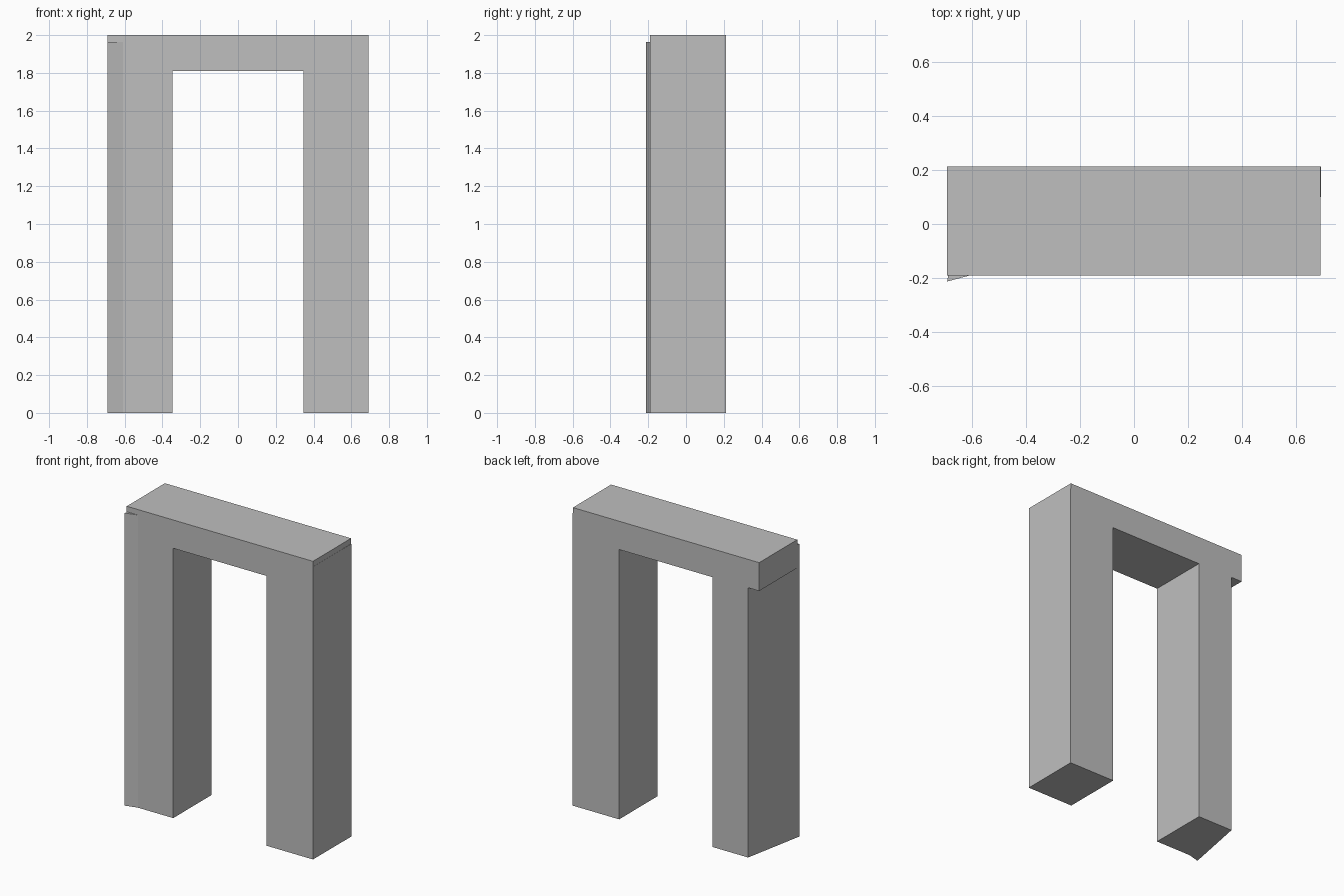
import bpy
import bmesh

cube = bpy.data.objects.get("Cube")
if cube:
    bpy.data.objects.remove(cube, do_unlink=True)

# Single stone grey
grey = bpy.data.materials.new("plain grey")
grey.use_nodes = True
colour = (0.52, 0.52, 0.52, 1)
grey.diffuse_color = colour
grey.node_tree.nodes["Principled BSDF"].inputs["Base Color"].default_value = colour

FRONT, BACK = -0.191, 0.213
LEFT, RIGHT = 0.69, -0.692
INNER = 0.347
LINTEL_BOTTOM, TOP, LEG_TOP = 1.81, 2.0, 1.963


def prism(name, outline, bottom, top):
    """Extrude a plan outline upwards into a flat-faced solid."""
    bm = bmesh.new()
    base = bm.faces.new([bm.verts.new((x, y, bottom)) for x, y in outline])
    result = bmesh.ops.extrude_face_region(bm, geom=[base])
    raised = [v for v in result["geom"] if isinstance(v, bmesh.types.BMVert)]
    bmesh.ops.translate(bm, verts=raised, vec=(0, 0, top - bottom))
    bmesh.ops.recalc_face_normals(bm, faces=bm.faces)
    mesh = bpy.data.meshes.new(name)
    bm.to_mesh(mesh)
    bm.free()
    mesh.materials.append(grey)
    obj = bpy.data.objects.new(name, mesh)
    bpy.context.collection.objects.link(obj)
    return obj


# Lintel across the top
prism("lintel",
      [(RIGHT, FRONT), (LEFT, FRONT), (LEFT, BACK), (RIGHT, BACK)],
      LINTEL_BOTTOM, TOP)

# Left leg, its outer side very slightly splayed at the back
prism("left_leg",
      [(INNER, FRONT), (LEFT, FRONT), (LEFT + 0.002, BACK), (INNER, BACK)],
      0, LEG_TOP)

# Right leg, its outer side slanted: proud at the front, cut back at the rear
prism("right_leg",
      [(-INNER, FRONT), (-INNER, BACK), (-0.61, BACK),
       (RIGHT, -BACK), (-0.61, FRONT)],
      0, LEG_TOP)
